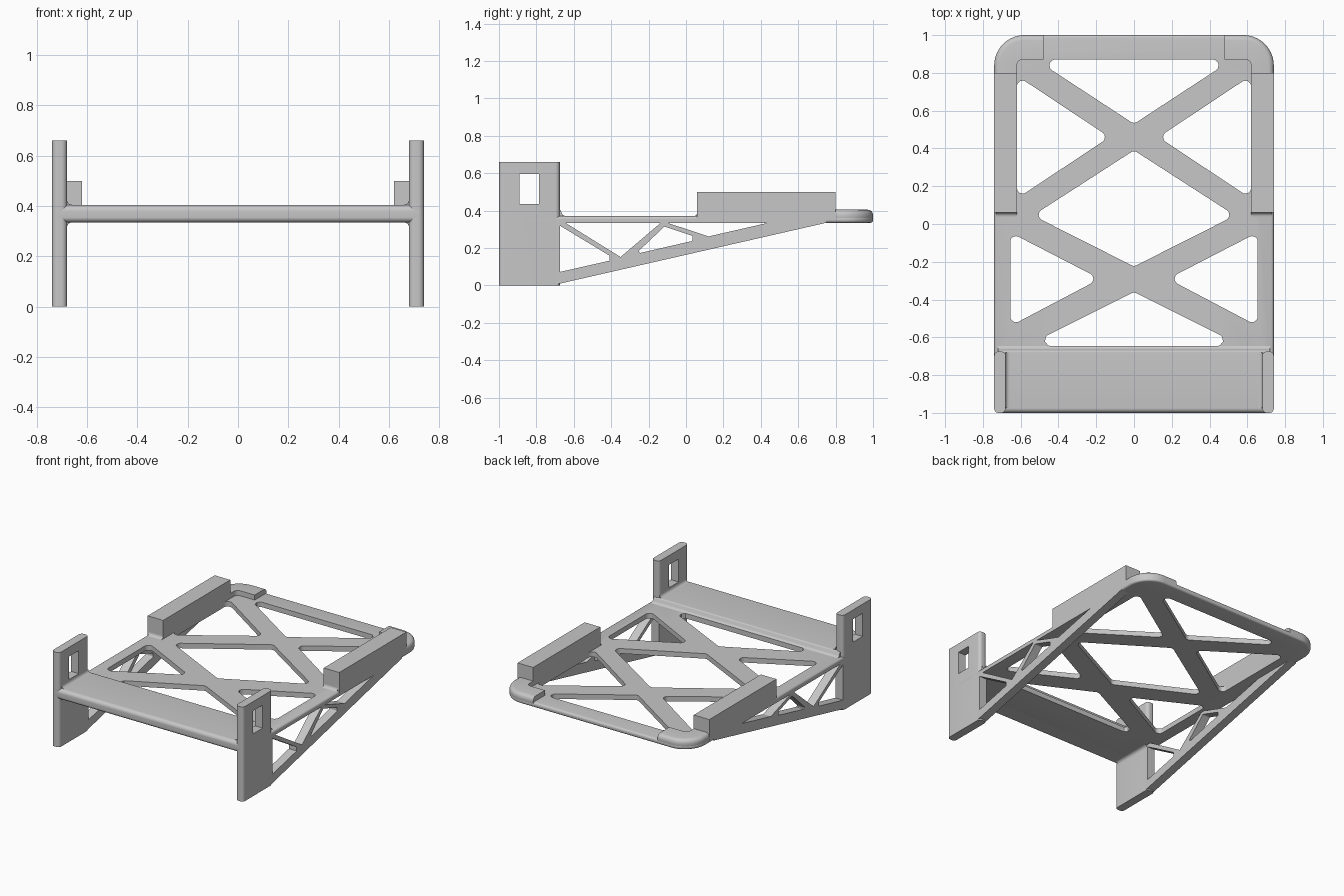
import bpy, bmesh, math
from mathutils import Vector

if "Cube" in bpy.data.objects:
    bpy.data.objects.remove(bpy.data.objects["Cube"])

grey = bpy.data.materials.new("plain_grey")
grey.use_nodes = True
grey.diffuse_color = (0.57, 0.57, 0.57, 1)
grey.node_tree.nodes["Principled BSDF"].inputs["Base Color"].default_value = grey.diffuse_color


def rounded(pts, radii, steps=6):
    """Round the corners of a polygon; radii is one number or one per corner."""
    out, n = [], len(pts)
    if not isinstance(radii, (list, tuple)):
        radii = [radii] * n
    for i, r in enumerate(radii):
        p = Vector(pts[i])
        if r == 0:
            out.append(p)
            continue
        a = (Vector(pts[i - 1]) - p).normalized()
        b = (Vector(pts[(i + 1) % n]) - p).normalized()
        half = a.angle(b) / 2
        centre = p + (a + b).normalized() * r / math.sin(half)
        t = r / math.tan(half)
        start, end = p + a * t - centre, p + b * t - centre
        for k in range(steps + 1):
            out.append(centre + start.lerp(end, k / steps).normalized() * r)
    return out


def prism(name, pts, axis, lo, hi):
    """Extrude a profile: axis X takes (y, z) points, axis Z takes (x, y), axis Y takes (x, z)."""
    place = {"X": lambda a, b: (lo, a, b), "Y": lambda a, b: (a, lo, b), "Z": lambda a, b: (a, b, lo)}[axis]
    bm = bmesh.new()
    face = bm.faces.new([bm.verts.new(place(*p)) for p in pts])
    new = bmesh.ops.extrude_face_region(bm, geom=[face])["geom"]
    shift = Vector([(hi - lo) * (axis == c) for c in "XYZ"])
    bmesh.ops.translate(bm, vec=shift, verts=[v for v in new if isinstance(v, bmesh.types.BMVert)])
    bmesh.ops.recalc_face_normals(bm, faces=bm.faces)
    mesh = bpy.data.meshes.new(name)
    bm.to_mesh(mesh)
    bm.free()
    mesh.materials.append(grey)
    ob = bpy.data.objects.new(name, mesh)
    bpy.context.collection.objects.link(ob)
    return ob


def activate(ob):
    bpy.ops.object.select_all(action="DESELECT")
    ob.select_set(True)
    bpy.context.view_layer.objects.active = ob


def soften(ob, width):
    mod = ob.modifiers.new("soft_edges", "BEVEL")
    mod.width, mod.segments, mod.angle_limit = width, 4, math.radians(60)
    activate(ob)
    bpy.ops.object.modifier_apply(modifier=mod.name)


def cut(ob, cutter, operation="DIFFERENCE"):
    mod = ob.modifiers.new("cut", "BOOLEAN")
    mod.operation, mod.object, mod.solver = operation, cutter, "EXACT"
    activate(ob)
    bpy.ops.object.modifier_apply(modifier=mod.name)
    bpy.data.objects.remove(cutter)


def rect(x0, x1, y0, y1):
    return [(x0, y0), (x1, y0), (x1, y1), (x0, y1)]


def fillet(name, corner, du, dv, axis, lo, hi):
    """Concave strip that eases an inner corner."""
    a, b = corner
    arc = [(a + du * (1 - math.sin(t)), b + dv * (1 - math.cos(t)))
           for t in (math.pi / 2 * k / 5 for k in range(6))]
    return prism(name, [corner] + arc, axis, lo, hi)


W, BOTTOM, DECK, PLATE = 0.74, 0.335, 0.37, 0.405
outline = rounded(rect(-W, W, -0.9, 1), [0, 0, 0.16, 0.16], 12)

# Deck with cross-braced openings
deck = prism("deck", outline, "Z", BOTTOM, DECK)
soften(deck, 0.014)
openings = [
    [(-0.52, 0.87), (0.52, 0.87), (0, 0.53)],
    [(-0.535, 0.045), (0, 0.39), (0.535, 0.045), (0, -0.225)],
    [(-0.57, -0.645), (0.57, -0.645), (0, -0.36)],
]
for s in (-1, 1):
    openings.append([(s * 0.62, 0.785), (s * 0.62, 0.135), (s * 0.13, 0.46)])
    openings.append([(s * 0.655, -0.045), (s * 0.655, -0.54), (s * 0.18, -0.29)])
for shape in openings:
    cut(deck, prism("opening", rounded(shape, 0.03), "Z", 0.2, 0.6))

# Thick front plate, easing down to the deck at its back
step = [(-1, BOTTOM), (-1, PLATE), (-0.672, PLATE), (-0.66, DECK + 0.008), (-0.645, DECK), (-0.645, BOTTOM)]
prism("front_plate", rounded(step, [0.02, 0.025, 0.012, 0.01, 0, 0]), "X", -0.72, 0.72)

# Side parts, built once per side
brace_holes = [
    [(-0.675, 0.32), (-0.41, 0.16), (-0.41, 0.132), (-0.675, 0.072)],
    [(-0.645, BOTTOM), (-0.35, 0.152), (-0.135, BOTTOM)],
    [(-0.115, 0.315), (0.035, 0.265), (0.035, 0.238), (-0.27, 0.168)],
    [(-0.1, BOTTOM), (0.12, 0.262), (0.44, BOTTOM)],
]
for s, side in ((1, "left"), (-1, "right")):
    inner, outer = s * 0.68, s * W

    # Upright post with a window
    foot = rect(min(inner, outer), max(inner, outer), -1, -0.675)
    post = prism(side + "_post", rounded(foot, 0.022), "Z", 0, 0.66)
    cut(post, prism("window", rect(-0.89, -0.785, 0.435, 0.595), "X", s * 0.5, s * 0.9))

    # Triangular side brace with truss openings
    wedge = [(-0.7, 0.004), (0.75, BOTTOM), (0.75, 0.35), (-0.7, 0.35)]
    brace = prism(side + "_brace", wedge, "X", inner, outer)
    for shape in brace_holes:
        radii = 0.008 if shape[0][1] < BOTTOM and shape[0][0] > -0.6 else 0
        cut(brace, prism("gap", rounded(shape, radii), "X", s * 0.5, s * 0.9))

    # Raised rail along the rear half
    rail = rect(min(s * 0.62, outer), max(s * 0.62, outer), 0.06, 0.8)
    prism(side + "_rail", rail, "Z", 0.35, 0.5)
    fillet(side + "_rail_fillet", (0.06, DECK), -0.02, 0.02, "X", s * 0.62, s * 0.73)

    # Raised rounded back corner
    corner = prism(side + "_back_corner", outline, "Z", BOTTOM, PLATE)
    soften(corner, 0.028)
    ell = [(s * 0.8, 0.79), (s * 0.62, 0.79), (s * 0.62, 0.87), (s * 0.48, 0.87), (s * 0.48, 1.1), (s * 0.8, 1.1)]
    cut(corner, prism("ell", rounded(ell, [0, 0, 0.03, 0, 0, 0]), "Z", 0.2, 0.6), "INTERSECT")

    # Eased joints between plate and post
    fillet(side + "_upper_fillet", (inner, PLATE), -s * 0.02, 0.02, "Y", -0.975, -0.68)
    fillet(side + "_lower_fillet", (inner, BOTTOM), -s * 0.02, -0.02, "Y", -0.975, -0.68)

# Smooth curved faces, keep crisp edges
for ob in [o for o in bpy.context.collection.objects if o.type == "MESH"]:
    activate(ob)
    bpy.ops.object.shade_smooth_by_angle(angle=math.radians(30))
